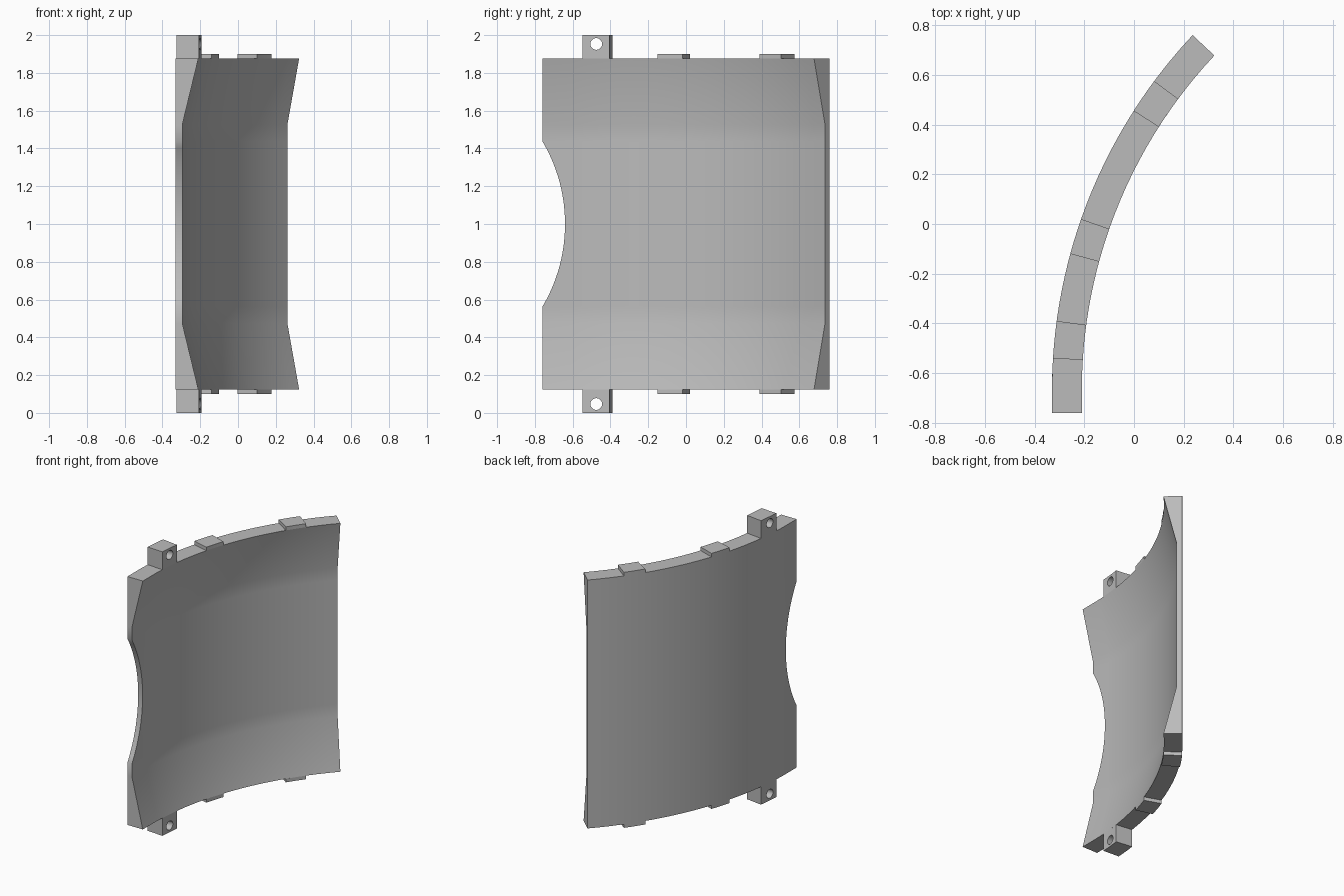
import bpy
import bmesh
import math

cube = bpy.data.objects.get("Cube")
if cube:
    bpy.data.objects.remove(cube, do_unlink=True)

# Plan arc of the outer skin
RADIUS, CX, CY = 2.09, 1.76, -0.67
FRONT, BACK = -0.76, 0.76
RIM, THIN = 0.12, 0.035          # wall thickness at the rims and mid height
HALF, KINK = 0.875, 0.525        # heights measured from the middle, z = 1
NOTCH_R, NOTCH_DEPTH, NOTCH_HALF = 0.857, 0.12, 0.4375

grey = bpy.data.materials.new("grey")
grey.use_nodes = True
grey.diffuse_color = (0.5, 0.5, 0.5, 1)
grey.node_tree.nodes["Principled BSDF"].inputs["Base Color"].default_value = (0.5, 0.5, 0.5, 1)


def angle_at(y):
    """Arc angle of the outer skin at y; straight ahead of the arc."""
    return math.asin((y - CY) / RADIUS) if y > CY else (y - CY) / RADIUS


def plan_point(a, depth):
    if a < 0:
        return CX - RADIUS + depth, CY + RADIUS * a
    r = RADIUS - depth
    return CX - r * math.cos(a), CY + r * math.sin(a)


def rim_thickness(h):
    return RIM


def wall_thickness(h):
    t = max(0, (abs(h) - KINK) / (HALF - KINK))
    return THIN + (RIM - THIN) * t


def straight_start(y):
    return lambda h: y


def notched_start(h):
    if abs(h) >= NOTCH_HALF:
        return FRONT
    return FRONT + NOTCH_DEPTH - NOTCH_R + math.sqrt(NOTCH_R ** 2 - h * h)


def curved_slab(name, start, ys, heights, thickness):
    """Closed slab following the arc: two skins joined round the border."""
    bm = bmesh.new()
    skins = []
    for inner in (0, 1):
        grid = []
        for h in heights:
            depth = thickness(h) * inner
            row = [angle_at(y) for y in [start(h)] + ys]
            grid.append([bm.verts.new((*plan_point(a, depth), 1 + h)) for a in row])
        for lo, hi in zip(grid, grid[1:]):
            for i in range(len(lo) - 1):
                bm.faces.new((lo[i], lo[i + 1], hi[i + 1], hi[i]))
        border = (grid[0] + [r[-1] for r in grid[1:]] + grid[-1][-2::-1]
                  + [r[0] for r in grid[-2:0:-1]])
        skins.append(border)
    outer, inner = skins
    for i in range(len(outer)):
        bm.faces.new((outer[i - 1], outer[i], inner[i], inner[i - 1]))
    bmesh.ops.recalc_face_normals(bm, faces=bm.faces)
    mesh = bpy.data.meshes.new(name)
    bm.to_mesh(mesh)
    bm.free()
    obj = bpy.data.objects.new(name, mesh)
    bpy.context.collection.objects.link(obj)
    mesh.materials.append(grey)
    return obj


def smooth(obj):
    bpy.ops.object.select_all(action='DESELECT')
    obj.select_set(True)
    bpy.context.view_layer.objects.active = obj
    bpy.ops.object.shade_smooth_by_angle(angle=math.radians(30))


def spread(a, b, n):
    return [a + (b - a) * i / n for i in range(n + 1)]


# Curved wall with a scooped front edge
rows = [-HALF, -KINK] + spread(-NOTCH_HALF, NOTCH_HALF, 24) + [KINK, HALF]
smooth(curved_slab("curved_panel", notched_start, spread(-0.6, BACK, 24), rows, wall_thickness))

for side, label in ((1, "top"), (-1, "bottom")):
    # Low locating tabs on the rim
    for place, y0, y1 in (("front", -0.12, 0.02), ("back", 0.455, 0.575)):
        smooth(curved_slab(f"{label}_{place}_tab", straight_start(y0), spread(y0, y1, 3)[1:],
                           [side * HALF, side * 0.9], rim_thickness))

    # Tall lug with a cross hole
    lug = curved_slab(f"{label}_lug", straight_start(-0.54), spread(-0.54, -0.39, 3)[1:],
                      [side * HALF, side], rim_thickness)
    bpy.ops.mesh.primitive_cylinder_add(vertices=32, radius=0.031, depth=0.5,
                                        location=(-0.26, -0.475, 1 + side * 0.953),
                                        rotation=(0, math.pi / 2, 0))
    cutter = bpy.context.object
    cutter.name = f"{label}_hole_cutter"
    cutter.data.materials.append(grey)
    cutter.hide_render = True
    cutter.display_type = 'WIRE'
    hole = lug.modifiers.new("hole", 'BOOLEAN')
    hole.operation = 'DIFFERENCE'
    hole.solver = 'EXACT'
    hole.object = cutter
    bpy.context.view_layer.objects.active = lug
    bpy.ops.object.modifier_apply(modifier=hole.name)
    bpy.data.objects.remove(cutter, do_unlink=True)
    smooth(lug)
